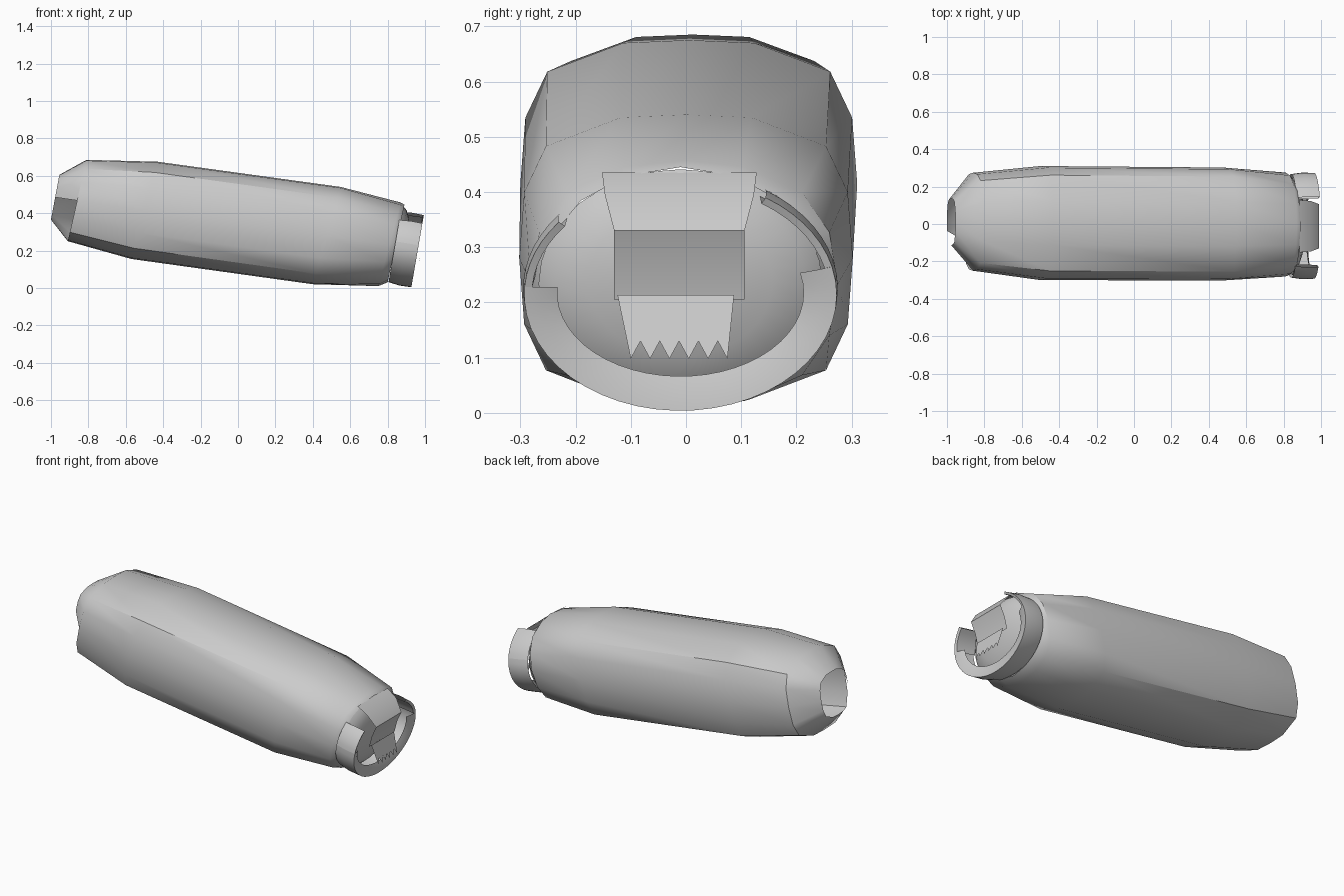
import bpy, math
from mathutils import Vector

if "Cube" in bpy.data.objects:
    bpy.data.objects.remove(bpy.data.objects["Cube"])


def make(name, verts, faces, angle=40):
    me = bpy.data.meshes.new(name)
    me.from_pydata([tuple(v) for v in verts], [], faces)
    me.update()
    ob = bpy.data.objects.new(name, me)
    bpy.context.collection.objects.link(ob)
    bpy.ops.object.select_all(action='DESELECT')
    ob.select_set(True)
    bpy.context.view_layer.objects.active = ob
    bpy.ops.object.mode_set(mode='EDIT')
    bpy.ops.mesh.select_all(action='SELECT')
    bpy.ops.mesh.normals_make_consistent(inside=False)
    bpy.ops.object.mode_set(mode='OBJECT')
    bpy.ops.object.shade_smooth_by_angle(angle=math.radians(angle))
    return ob


# Hull cross-section: 16-sided rounded square, starting at +y
quad = [(1, 0), (.97, .46), (.84, .78), (.39, .98)]
square = quad + [(0, 1)] + [(-a, b) for a, b in quad[:0:-1]]
square += [(-a, -b) for a, b in square]
N = len(square)

# Hull stations: top (x, z), bottom (x, z), half width, centre y, roundness
stations = [
    ((-.955, .605), (-1.0, .365), .125, .012, 0),
    ((-.81, .685), (-.91, .25), .262, .012, 0),
    ((-.43, .675), (-.57, .155), .305, .005, 0),
    ((.55, .54), (.40, .02), .302, 0, 0),
    ((.87, .457), (.75, .01), .278, -.003, .55),
    ((.89, .445), (.80, .03), .255, -.01, 1),
]
verts, faces = [], []
for (tx, tz), (bx, bz), w, cy, rnd in stations:
    for i, (sy, sz) in enumerate(square):
        t = math.tau * i / N
        y = sy + (math.cos(t) - sy) * rnd
        h = sz + (math.sin(t) - sz) * rnd
        verts.append(((tx + bx) / 2 + h * (tx - bx) / 2, cy + w * y,
                      (tz + bz) / 2 + h * (tz - bz) / 2))
for r in range(len(stations) - 1):
    for i in range(N):
        if r == 0 and 8 <= i <= 10:      # broken-away tail corner
            continue
        j = (i + 1) % N
        faces.append((r * N + i, r * N + j, (r + 1) * N + j, (r + 1) * N + i))
make("hull", verts, faces)

# Tilted frame of the collar at the open end
O, U, A = Vector((.84, -.01, .235)), Vector((.17, 0, .985)), Vector((.985, 0, -.17))


def on_collar(t, along, inset):
    return (O + A * along + U * ((.213 - inset) * math.sin(t))
            + Vector((0, (.283 - inset) * math.cos(t), 0)))


def sector(name, start, end, profile, steps):
    n = len(profile)
    vs, fs = [], []
    for k in range(steps + 1):
        t = math.radians(start + (end - start) * k / steps)
        vs += [on_collar(t, a, d) for a, d in profile]
    for k in range(steps):
        for p in range(n - 1):
            q = k * n + p
            fs.append((q, q + 1, q + n + 1, q + n))
    make(name, vs, fs)


# Collar: heavy lower lip and two thin broken upper stubs
lip = [(0, .006), (.06, -.002), (.125, 0), (.118, .03), (.105, .06)]
stub = [(0, .006), (.06, -.002), (.125, 0), (.12, .014), (0, .02)]
sector("collar_lip", 176, 374, lip, 28)
sector("collar_stub_back", 14, 57, stub, 7)
sector("collar_stub_front", 141, 176, stub, 6)

# Domed bulkhead closing the hull inside the collar
M = 32
vs, fs = [], []
dome = [(.005, 1), (.03, .88), (.05, .65), (.065, .35), (.07, .02)]
for along, s in dome:
    for i in range(M):
        t = math.tau * i / M
        vs.append(O + A * along + U * (.21 * s * math.sin(t) + .03 * (1 - s))
                  + Vector((0, .257 * s * math.cos(t), 0)))
for r in range(len(dome) - 1):
    for i in range(M):
        j = (i + 1) % M
        fs.append((r * M + i, r * M + j, (r + 1) * M + j, (r + 1) * M + i))
fs.append(tuple(range((len(dome) - 1) * M, len(dome) * M)))
make("bulkhead", vs, fs)

# Hood: sloping top plate, with a panel curling back underneath
path = [(.885, .435, .14), (.945, .395, .135), (.99, .33, .118),
        (.962, .27, .118), (.945, .205, .118)]
vs, fs = [], []
for x, z, w in path:
    vs += [(x, -.012 - w, z), (x, -.012 + w, z)]
for k in range(len(path) - 1):
    fs.append((2 * k, 2 * k + 1, 2 * k + 3, 2 * k + 2))
make("hood", vs, fs)

# Torn flap with a jagged lower edge
bottom = []
for k in range(11):
    y = -.1 + .0175 * k
    z = .13 if k % 2 else .098
    bottom.append((.985 - (z - .098) * .27, y, z))
vs, fs = [], []
for k, b in enumerate(bottom):
    f = k / 10
    vs += [(.955, -.124 + .211 * f, .213), b]
for k in range(10):
    fs.append((2 * k, 2 * k + 1, 2 * k + 3, 2 * k + 2))
make("torn_flap", vs, fs)
